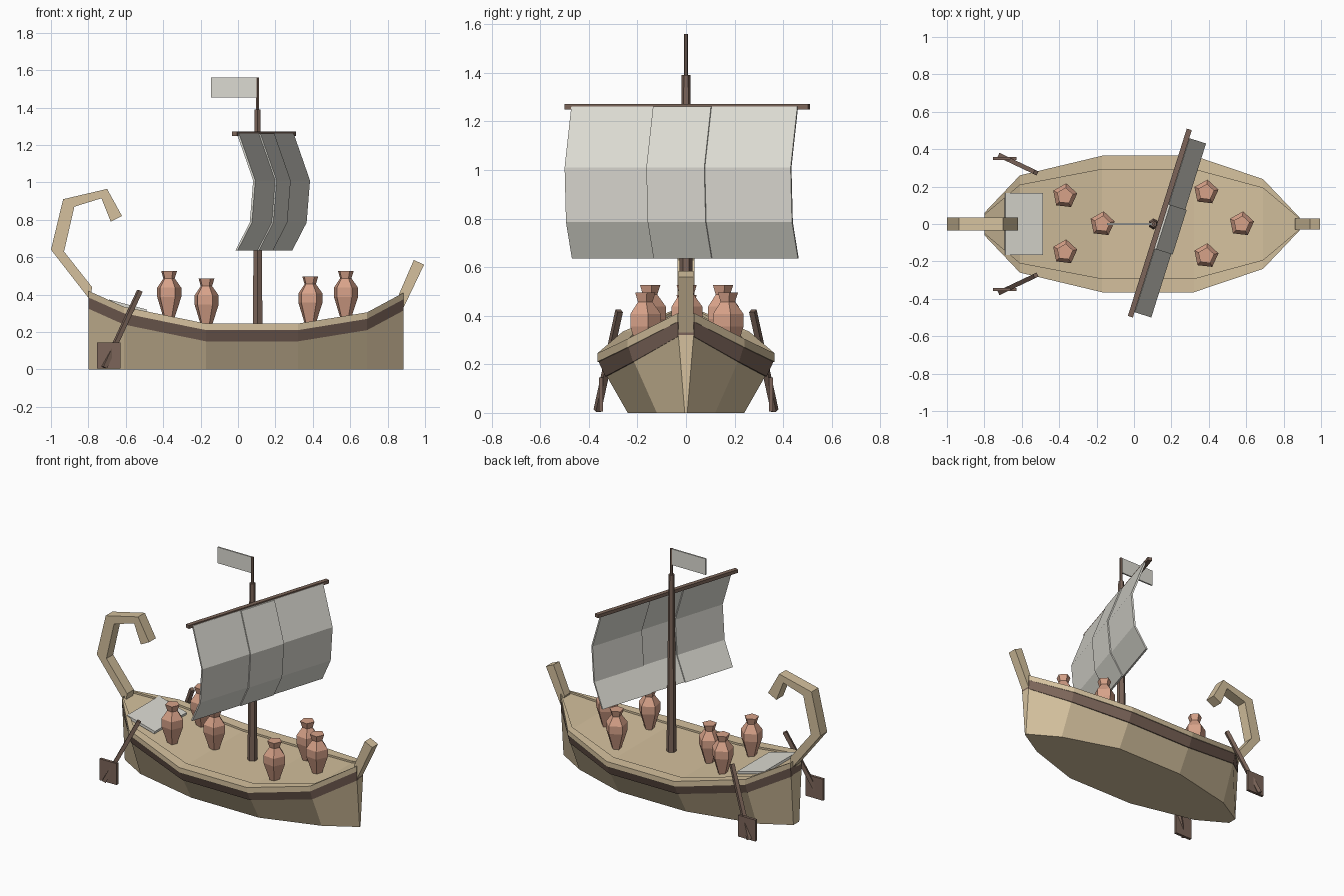
import bpy, bmesh, math
from mathutils import Vector, Matrix

if "Cube" in bpy.data.objects:
    bpy.data.objects.remove(bpy.data.objects["Cube"], do_unlink=True)


def material(name, rgb):
    m = bpy.data.materials.new(name)
    m.use_nodes = True
    m.diffuse_color = (*rgb, 1)
    m.node_tree.nodes["Principled BSDF"].inputs["Base Color"].default_value = (*rgb, 1)
    return m


TAN = material("pale_wood", (0.66, 0.53, 0.34))
BROWN = material("dark_wood", (0.20, 0.13, 0.10))
CLAY = material("clay", (0.68, 0.36, 0.25))
CLOTH = material("cloth", (0.72, 0.71, 0.65))


def loft(name, rings, mat, closed=False):
    """Skin a row of equal rings; cap the ends unless the row is closed."""
    bm = bmesh.new()
    rows = [[bm.verts.new(p) for p in ring] for ring in rings]
    n = len(rows[0])
    pairs = list(zip(rows, rows[1:])) + ([(rows[-1], rows[0])] if closed else [])
    for a, b in pairs:
        for i in range(n):
            j = (i + 1) % n
            bm.faces.new((a[i], a[j], b[j], b[i]))
    if not closed:
        bm.faces.new(rows[0])
        bm.faces.new(rows[-1])
    bmesh.ops.recalc_face_normals(bm, faces=bm.faces)
    mesh = bpy.data.meshes.new(name)
    bm.to_mesh(mesh)
    bm.free()
    mesh.materials.append(mat)
    ob = bpy.data.objects.new(name, mesh)
    bpy.context.collection.objects.link(ob)
    return ob


def box(name, size, matrix, mat):
    x, y, z = (s / 2 for s in size)
    rings = [[matrix @ Vector(p) for p in ((-x, -y, h), (x, -y, h), (x, y, h), (-x, y, h))]
             for h in (-z, z)]
    return loft(name, rings, mat)


def pole(name, a, b, r1, r2, sides, mat):
    a, b = Vector(a), Vector(b)
    turn = (b - a).to_track_quat('Z', 'Y')
    rings = [[c + turn @ Vector((r * math.cos(t), r * math.sin(t), 0))
              for t in (math.tau * (i + 0.5) / sides for i in range(sides))]
             for c, r in ((a, r1), (b, r2))]
    return loft(name, rings, mat)


# Hull stations: x, bottom half width, rail half width, rail height
STATIONS = [(-0.80, 0.03, 0.06, 0.42), (-0.61, 0.14, 0.26, 0.335),
            (-0.17, 0.24, 0.365, 0.245), (0.32, 0.24, 0.365, 0.245),
            (0.69, 0.12, 0.24, 0.305), (0.885, 0.005, 0.035, 0.41)]


def slab(name, low, high, mat):
    """Full-width hull layer; low and high give (half width, z) per station."""
    rings = []
    for x, b, w, z in STATIONS:
        (wl, zl), (wh, zh) = low(b, w, z), high(b, w, z)
        rings.append([(x, -wl, zl), (x, wl, zl), (x, wh, zh), (x, -wh, zh)])
    return loft(name, rings, mat)


def sheer(x):
    for a, b in zip(STATIONS, STATIONS[1:]):
        if a[0] <= x <= b[0]:
            return a[3] + (b[3] - a[3]) * (x - a[0]) / (b[0] - a[0])


slab("hull", lambda b, w, z: (b, 0), lambda b, w, z: (w * 0.9, z - 0.09), TAN)
slab("strake", lambda b, w, z: (w * 0.91, z - 0.095), lambda b, w, z: (w * 0.985, z - 0.035), BROWN)
slab("deck", lambda b, w, z: (w * 0.85, z - 0.05), lambda b, w, z: (w * 0.85, z - 0.012), TAN)

# Rail cap running round the whole rim
rim = [(x, -w, z) for x, b, w, z in STATIONS] + [(x, w, z) for x, b, w, z in reversed(STATIONS)]
loft("rail", [[(x, y, z - 0.035), (x, y, z), (x, y * 0.8, z), (x, y * 0.8, z - 0.035)]
              for x, y, z in rim], TAN, closed=True)


# Curled stern post and straight bow post, from outer and inner side points
def post(name, pairs, h):
    loft(name, [[(o[0], -h, o[1]), (o[0], h, o[1]), (i[0], h, i[1]), (i[0], -h, i[1])]
                for o, i in pairs], TAN)


post("stern_post", [((-0.79, 0.37), (-0.78, 0.44)), ((-1.0, 0.64), (-0.93, 0.63)),
                    ((-0.935, 0.91), (-0.875, 0.87)), ((-0.70, 0.965), (-0.73, 0.915)),
                    ((-0.62, 0.82), (-0.68, 0.79))], 0.035)
post("bow_post", [((0.885, 0.33), (0.86, 0.40)), ((0.995, 0.56), (0.94, 0.585))], 0.03)

# Mast, topmast and flag
MX = 0.105
pole("mast", (MX, 0, 0.22), (MX, 0, 1.39), 0.03, 0.018, 6, BROWN)
pole("topmast", (MX, 0, 1.38), (MX, 0, 1.56), 0.009, 0.009, 6, BROWN)
box("flag", (0.25, 0.01, 0.105), Matrix.Translation((MX - 0.125, 0, 1.507)), CLOTH)

# Yard and three bellied sail panels, swung round the mast
ALONG = Vector((0.30, 0.954, 0))
OUT = Vector((0.954, -0.30, 0))
CENTRE = Vector((0.138, 0.005, 0))
swing = Matrix.Translation(CENTRE + Vector((0, 0, 1.26))) @ Matrix.Rotation(
    math.atan2(ALONG.y, ALONG.x), 4, 'Z')
box("yard", (1.05, 0.028, 0.022), swing, BROWN)

BELLY = [(1.262, 0.0), (1.01, 0.092), (0.785, 0.073), (0.635, -0.008)]
SEAMS = [-0.495, -0.14, 0.11, 0.48]
for k, name in enumerate(("sail_panel_right", "sail_panel_middle", "sail_panel_left")):
    shift = 0.012 if k == 1 else 0.004
    rings = []
    for z, d in BELLY:
        rings.append([CENTRE + ALONG * s + OUT * (d + shift + t) + Vector((0, 0, z))
                      for s, t in ((SEAMS[k], 0), (SEAMS[k + 1], 0),
                                   (SEAMS[k + 1], 0.012), (SEAMS[k], 0.012))])
    loft(name, rings, CLOTH)

# Sloping mat at the stern
box("stern_mat", (0.208, 0.33, 0.018),
    Matrix.Translation((-0.59, 0, 0.338)) @ Matrix.Rotation(0.26, 4, 'Y'), CLOTH)

# Steering oars
for side, s in (("left", 1), ("right", -1)):
    pole(side + "_oar_shaft", (-0.525, s * 0.275, 0.42), (-0.715, s * 0.365, 0.01),
         0.017, 0.017, 4, BROWN)
    box(side + "_oar_blade", (0.125, 0.018, 0.14),
        Matrix.Translation((-0.692, s * 0.35, 0.075)), BROWN)

# Five-sided clay jars
JAR = [(0.03, 0), (0.068, 0.115), (0.068, 0.165), (0.032, 0.215), (0.045, 0.255)]
SPOTS = [(-0.37, 0.15), (-0.37, -0.15), (-0.17, 0), (0.385, 0.17), (0.385, -0.17), (0.575, 0)]
for k, (x, y) in enumerate(SPOTS):
    base = sheer(x) - 0.014
    loft("jar_%d" % (k + 1),
         [[(x + r * math.cos(a), y + r * math.sin(a), base + h)
           for a in (math.tau * i / 5 + 0.2 for i in range(5))] for r, h in JAR], CLAY)
